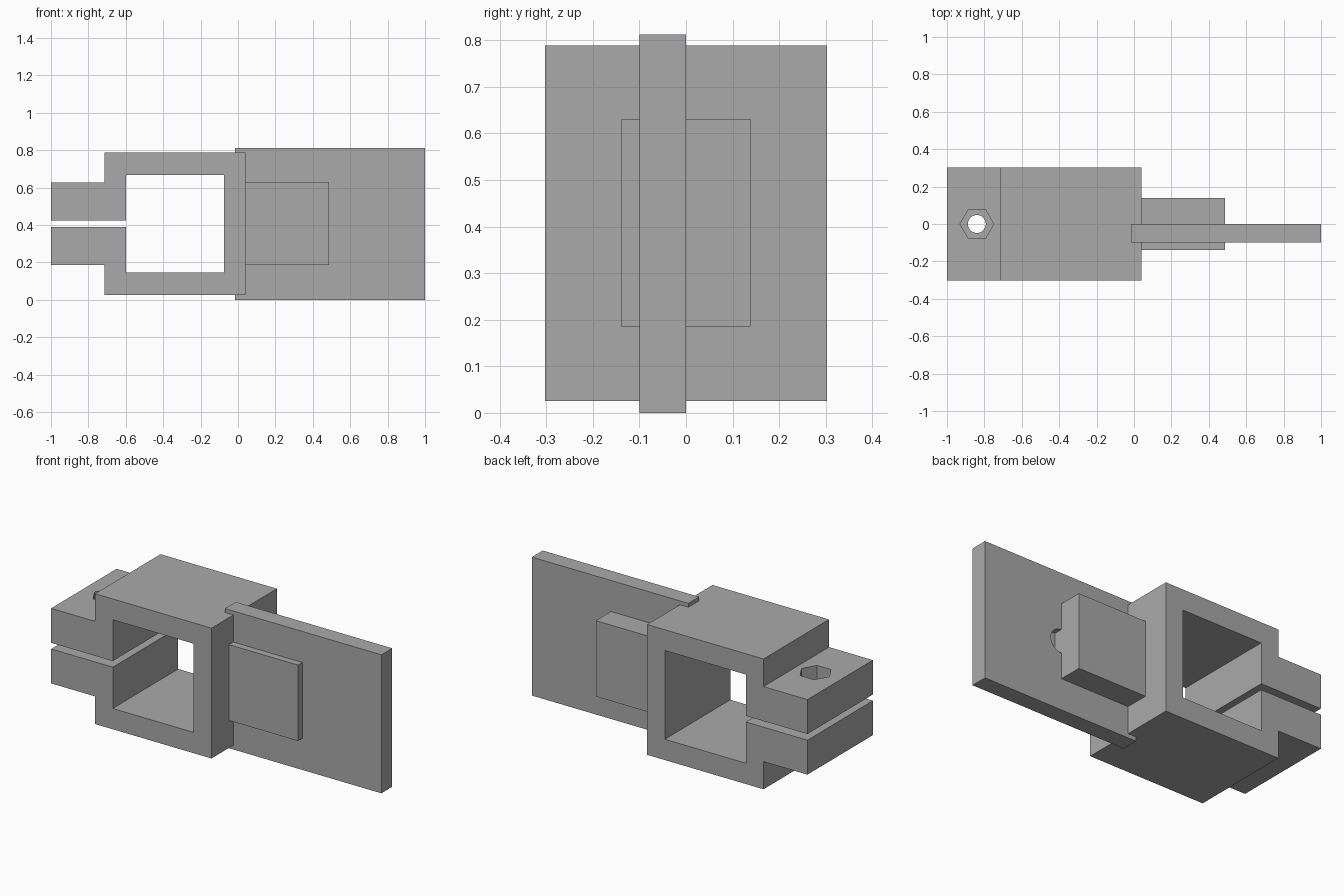
import bpy, bmesh, math
from mathutils import Vector

cube = bpy.data.objects.get("Cube")
if cube:
    bpy.data.objects.remove(cube, do_unlink=True)

grey = bpy.data.materials.new("plain grey")
grey.use_nodes = True
colour = (0.4, 0.4, 0.4, 1)
grey.diffuse_color = colour
grey.node_tree.nodes["Principled BSDF"].inputs["Base Color"].default_value = colour


def prism(name, points, axis, start, end):
    """Extrude a flat outline along y (points are x, z) or z (points are x, y)."""
    bm = bmesh.new()
    place = (lambda a, b: (a, start, b)) if axis == "y" else (lambda a, b: (a, b, start))
    face = bm.faces.new([bm.verts.new(place(a, b)) for a, b in points])
    grown = bmesh.ops.extrude_face_region(bm, geom=[face])
    step = Vector((0, end - start, 0) if axis == "y" else (0, 0, end - start))
    bmesh.ops.translate(bm, vec=step, verts=[v for v in grown["geom"] if isinstance(v, bmesh.types.BMVert)])
    bmesh.ops.recalc_face_normals(bm, faces=bm.faces)
    mesh = bpy.data.meshes.new(name)
    bm.to_mesh(mesh)
    bm.free()
    mesh.materials.append(grey)
    obj = bpy.data.objects.new(name, mesh)
    bpy.context.collection.objects.link(obj)
    return obj


def rectangle(x0, x1, z0, z1):
    return [(x0, z0), (x1, z0), (x1, z1), (x0, z1)]


def ring(cx, cy, radius, sides):
    turn = math.tau / sides
    return [(cx + radius * math.cos(i * turn), cy + radius * math.sin(i * turn)) for i in range(sides)]


def cut(obj, cutter):
    cutter.hide_render = True
    mod = obj.modifiers.new("cut", "BOOLEAN")
    mod.operation = "DIFFERENCE"
    mod.solver = "EXACT"
    mod.object = cutter
    bpy.context.view_layer.objects.active = obj
    bpy.ops.object.modifier_apply(modifier=mod.name)
    bpy.data.objects.remove(cutter, do_unlink=True)


MID = 0.407

# Split square clamp: upper half of the outline, mirrored for the lower half
half = [(-0.075, 0.26), (-0.6, 0.26), (-0.6, 0.018), (-1, 0.018),
        (-1, 0.22), (-0.715, 0.22), (-0.715, 0.382), (0.04, 0.382)]
outline = [(x, MID + h) for x, h in half] + [(x, MID - h) for x, h in reversed(half)]
clamp = prism("clamp", outline, "y", -0.303, 0.303)

# Bolt hole through both jaws, with a hexagonal nut recess on top
cut(clamp, prism("bolt_cutter", ring(-0.84, 0, 0.048, 32), "z", -0.1, 1))
cut(clamp, prism("nut_cutter", ring(-0.84, 0, 0.09, 6), "z", 0.53, 0.8))

# Tongue joining the clamp and the plate
prism("tongue", rectangle(0.04, 0.487, 0.185, 0.63), "y", -0.14, 0.14)

# Upright plate with a shallow round recess at the tongue's end
plate = prism("plate", rectangle(-0.015, 1, 0, 0.812), "y", -0.1, 0)
cut(plate, prism("recess_cutter", ring(0.487, MID, 0.07, 32), "y", -0.05, 0.05))
